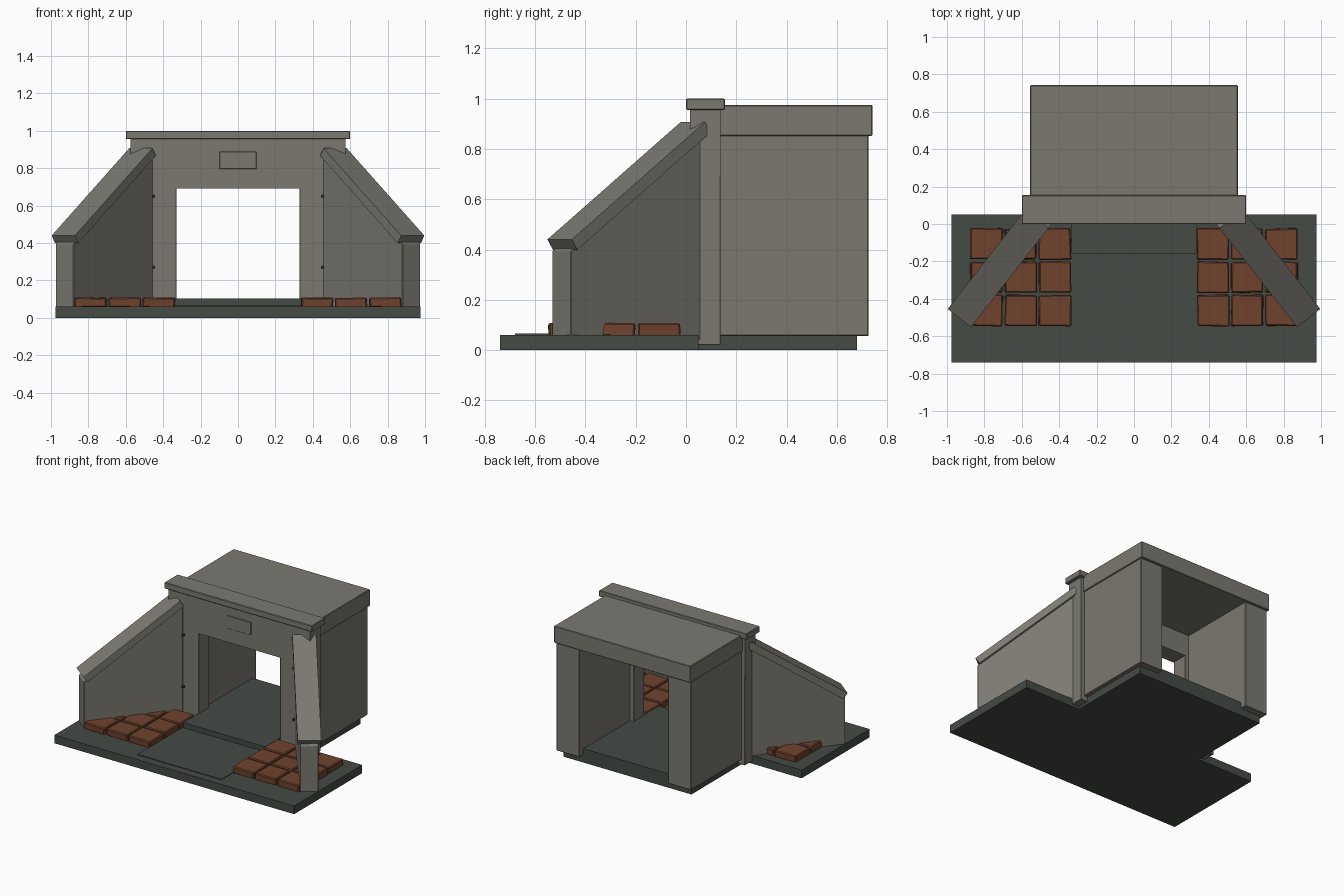
import bpy, bmesh, random
from mathutils import Vector

if "Cube" in bpy.data.objects:
    bpy.data.objects.remove(bpy.data.objects["Cube"])

random.seed(4)


def material(name, rgb):
    m = bpy.data.materials.new(name)
    m.diffuse_color = (*rgb, 1)
    m.use_nodes = True
    m.node_tree.nodes["Principled BSDF"].inputs["Base Color"].default_value = m.diffuse_color
    return m


CONCRETE = material("concrete", (0.2, 0.19, 0.165))
SLAB = material("dark_green_slab", (0.058, 0.07, 0.06))
STONE = material("rust_stone", (0.16, 0.055, 0.027))
DARK = material("dark_metal", (0.03, 0.03, 0.03))


def finish(name, bm, mat, bevel=0.0):
    bmesh.ops.recalc_face_normals(bm, faces=bm.faces)
    me = bpy.data.meshes.new(name)
    bm.to_mesh(me)
    bm.free()
    me.materials.append(mat)
    ob = bpy.data.objects.new(name, me)
    bpy.context.collection.objects.link(ob)
    if bevel:
        mod = ob.modifiers.new("edge", 'BEVEL')
        mod.width = bevel
        mod.segments = 1
    return ob


def prism(name, points, offset, mat, bevel=0.0):
    """Extrude a flat polygon of 3D points along an offset vector."""
    bm = bmesh.new()
    face = bm.faces.new([bm.verts.new(p) for p in points])
    ext = bmesh.ops.extrude_face_region(bm, geom=[face])
    bmesh.ops.translate(bm, vec=offset,
                        verts=[v for v in ext["geom"] if isinstance(v, bmesh.types.BMVert)])
    return finish(name, bm, mat, bevel)


def box(name, x, y, z, mat, bevel=0.0, jitter=0.0):
    bm = bmesh.new()
    bmesh.ops.create_cube(bm, size=1)
    for v in bm.verts:
        v.co = Vector([r[0] if c < 0 else r[1] for c, r in zip(v.co, (x, y, z))])
        v.co += Vector([random.uniform(-jitter, jitter) for _ in range(2)]
                       + [random.uniform(-jitter, jitter) * 0.4])
    return finish(name, bm, mat, bevel)


def span(s, a, b):
    return tuple(sorted((s * a, s * b)))


# T-shaped base slab
outline = [(-0.975, -0.74), (0.975, -0.74), (0.975, 0.05), (0.52, 0.05),
           (0.52, 0.68), (-0.52, 0.68), (-0.52, 0.05), (-0.975, 0.05)]
prism("base_slab", [(x, y, 0) for x, y in outline], Vector((0, 0, 0.06)), SLAB)

# apron plate and raised channel floor
box("apron_plate", (-0.343, 0.343), (-0.68, -0.16), (0.05, 0.065), SLAB)
box("channel_floor", (-0.333, 0.333), (-0.16, 0.68), (0.05, 0.102), SLAB)
box("barrel_floor", (-0.37, 0.37), (0.13, 0.68), (0.05, 0.1), SLAB)

# headwall lintel, coping and name plate
box("headwall_lintel", (-0.575, 0.575), (0.015, 0.137), (0.69, 0.96), CONCRETE)
box("headwall_coping", (-0.6, 0.6), (0, 0.155), (0.955, 1.0), CONCRETE, 0.004)
box("blank_plate", (-0.098, 0.098), (0.008, 0.02), (0.795, 0.888), CONCRETE, 0.002)

# barrel roof
box("barrel_roof", (-0.555, 0.555), (0.13, 0.742), (0.852, 0.975), CONCRETE, 0.004)

for s, side in ((-1, "left"), (1, "right")):
    # headwall pier and barrel wall
    box(f"{side}_pier", span(s, 0.33, 0.575), (0.017, 0.137), (0.02, 0.82), CONCRETE, 0.002)
    box(f"{side}_barrel_wall", span(s, 0.36, 0.547), (0.13, 0.725), (0.055, 0.86), CONCRETE, 0.004)

    # splayed wing wall with sloping cap, drawn as profiles along the wall
    along = Vector((-0.616 * s, 0.788, 0))
    across = Vector((0.788 * s, 0.616, 0))
    start = Vector((0.9275 * s, -0.495, 0))

    def wing(name, profile, width, bevel=0.0):
        pts = [start + along * a + Vector((0, 0, z)) - across * width / 2 for a, z in profile]
        prism(name, pts, across * width, CONCRETE, bevel)

    wing(f"{side}_wing_wall", [(0, 0.04), (0.69, 0.04), (0.69, 0.873), (0, 0.395)], 0.122, 0.003)
    wing(f"{side}_wing_cap", [(-0.01, 0.44), (0.663, 0.907), (0.691, 0.866), (0.018, 0.399)], 0.158)

    # joint bolts where wing meets headwall
    for z in (0.27, 0.65):
        bpy.ops.mesh.primitive_cylinder_add(vertices=10, radius=0.009, depth=0.03,
                                            location=(0.451 * s, 0.012, z),
                                            rotation=(1.5708, 0, 0))
        bolt = bpy.context.object
        bolt.name = f"{side}_joint_bolt"
        bolt.data.materials.append(DARK)

    # stone paving beside the apron, three by three
    for i in range(3):
        for j in range(3):
            x0, y0 = 0.338 + i * 0.183, -0.545 + j * 0.178
            box(f"{side}_paving_stone", span(s, x0, x0 + 0.17), (y0, y0 + 0.165),
                (0.055, 0.107), STONE, 0.006, 0.004)
